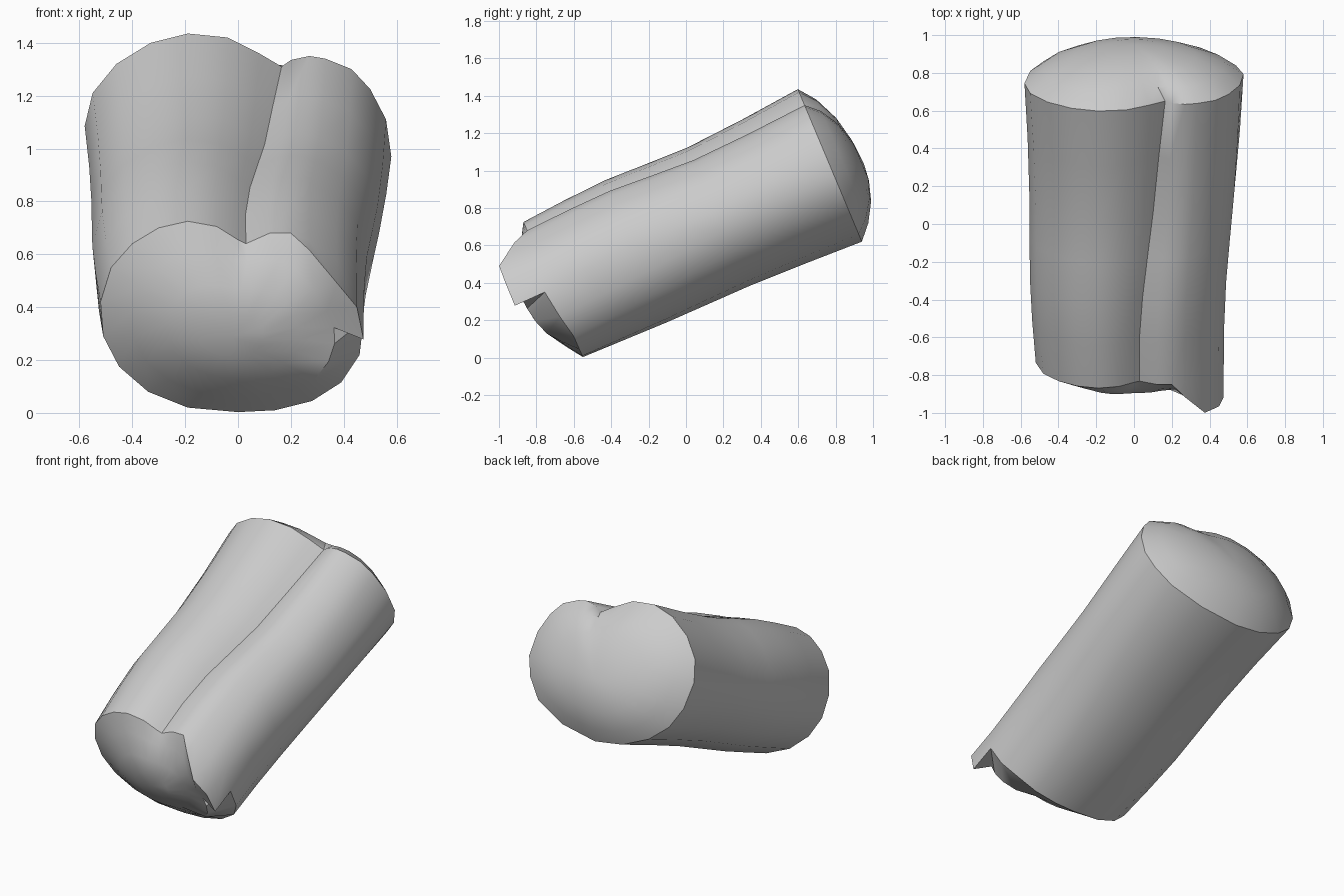
import bpy, bmesh
from mathutils import Vector

if "Cube" in bpy.data.objects:
    bpy.data.objects.remove(bpy.data.objects["Cube"])

# Grooved cross-sections as (x, z), starting at the groove and running right
FRONT = [(.03, .64), (.12, .68), (.2, .68), (.27, .652), (.375, .578), (.45, .49),
         (.475, .35), (.46, .22), (.39, .115), (.28, .045), (.14, .01), (0, .003),
         (-.19, .02), (-.34, .08), (-.45, .175), (-.51, .29), (-.52, .42), (-.48, .55),
         (-.4, .64), (-.3, .7), (-.19, .725), (-.08, .705), (0, .655)]
BACK = [(.165, 1.31), (.2, 1.335), (.27, 1.35), (.33, 1.34), (.43, 1.3), (.5, 1.225),
        (.56, 1.11), (.58, .97), (.54, .86), (.45, .75), (.25, .66), (0, .62),
        (-.19, .645), (-.36, .715), (-.48, .81), (-.55, .93), (-.58, 1.085), (-.55, 1.21),
        (-.46, 1.32), (-.33, 1.4), (-.19, 1.435), (-.04, 1.42), (.08, 1.36)]
FLAP = {3: .08, 4: .195, 5: .2, 6: .16}       # how far the split lip juts forward
SKIRT = {6: .16, 7: .16, 8: .14, 9: .1}       # fuller end grain below the notch
AXIS = Vector((0, -1, -.45))                  # forward along the log
N = len(FRONT)

front = [Vector((x, -.55 - .44 * z, z)) for x, z in FRONT]
front[6].y, front[7].y = -.755, -.675         # shallow notch beside the lip
back = [Vector((x, .6 + .42 * (1.43 - z), z)) for x, z in BACK]
bm = bmesh.new()


def add_ring(points):
    return [bm.verts.new(p) for p in points]


def bridge(a, b):
    n = len(a)
    for i in range(n):
        j = (i + 1) % n
        bm.faces.new((a[i], a[j], b[j], b[i]))


def relax(values):
    n = len(values)
    return [(values[i - 1] + values[i] * 2 + values[(i + 1) % n]) / 4 for i in range(n)]


def cap(rim, base, juts, centre, direction, steps, depth):
    """Domed end: shrinking rings that soften the groove, closed by a fan."""
    last = rim
    for scale, bulge in steps:
        base, juts = relax(relax(base)), relax(juts)
        ring = add_ring([centre.lerp(p, scale) + direction * max(bulge, scale * j)
                         for p, j in zip(base, juts)])
        bridge(last, ring)
        last = ring
    tip = bm.verts.new(centre + direction * depth)
    for i in range(len(last)):
        bm.faces.new((last[i], last[(i + 1) % len(last)], tip))


# Bark wall, slightly bent along its length
rings = [add_ring(front)]
for t, dx, top, low in ((.15, -.01, .01, 0), (.3, -.013, .012, 0), (.45, -.006, -.008, .006),
                        (.6, .002, -.026, .012), (.8, .005, -.018, .008)):
    pts = []
    for i in range(N):
        p = front[i].lerp(back[i], t)
        mid = .355 + t * .67
        p.x += dx
        p.z += top if p.z > mid else low
        pts.append(p)
    pts[0].x -= .012
    rings.append(add_ring(pts))
rings.append(add_ring(back))
for a, b in zip(rings, rings[1:]):
    bridge(a, b)

# Split lip on the front right
base = rings[0]
tips = {i: bm.verts.new(front[i] + AXIS * d) for i, d in FLAP.items()}
bm.faces.new((base[2], tips[3], base[3]))
for i in (3, 4, 5):
    bm.faces.new((base[i], tips[i], tips[i + 1], base[i + 1]))

# Front end follows the lip, then steps back into the notch
order = [(i, FLAP.get(i, 0)) for i in range(7)] + [(6, 0)] + [(i, 0) for i in range(7, N)]
rim = [tips[i] if d else base[i] for i, d in order]
cap(rim, [front[i] for i, d in order], [d or SKIRT.get(i, 0) for i, d in order],
    Vector((-.03, -.705, .355)), AXIS, ((.8, .055), (.54, .115), (.27, .145)), .15)

# Back end
cap(rings[-1], back, [0] * N, Vector((0, .793, .969)), Vector((0, .922, .387)),
    ((.87, .07), (.62, .13), (.31, .162)), .172)

bmesh.ops.recalc_face_normals(bm, faces=bm.faces)
mesh = bpy.data.meshes.new("log")
bm.to_mesh(mesh)
bm.free()
log = bpy.data.objects.new("log", mesh)
bpy.context.collection.objects.link(log)

grey = bpy.data.materials.new("light grey")
grey.diffuse_color = (.6, .6, .6, 1)
grey.use_nodes = True
grey.node_tree.nodes["Principled BSDF"].inputs["Base Color"].default_value = grey.diffuse_color
mesh.materials.append(grey)

bpy.context.view_layer.objects.active = log
log.select_set(True)
bpy.ops.object.shade_smooth_by_angle(angle=.6)
